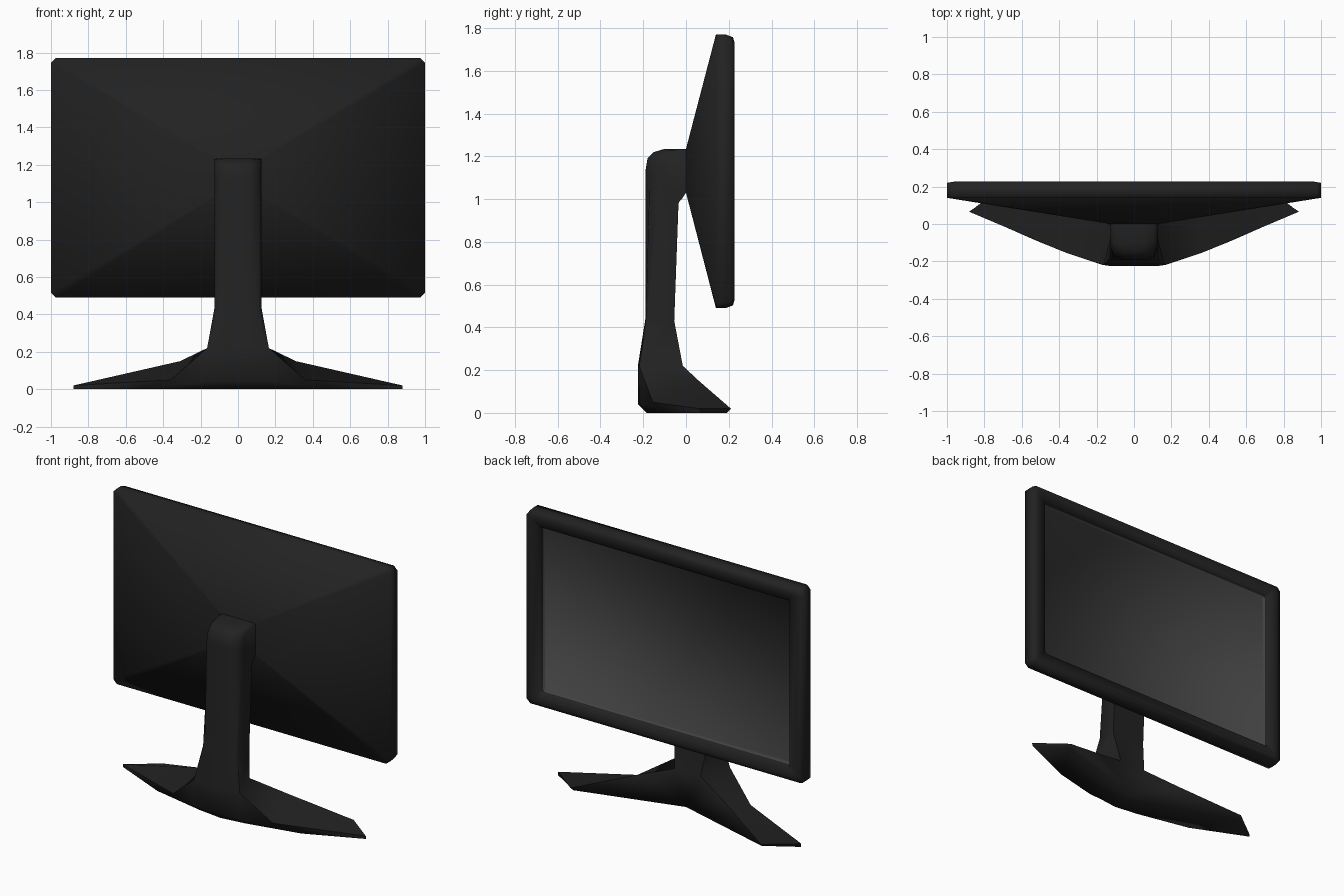
import bpy, bmesh, math

if "Cube" in bpy.data.objects:
    bpy.data.objects.remove(bpy.data.objects["Cube"])


def material(name, v):
    m = bpy.data.materials.new(name)
    m.diffuse_color = (v, v, v, 1)
    m.use_nodes = True
    m.node_tree.nodes["Principled BSDF"].inputs["Base Color"].default_value = m.diffuse_color
    return m


casing = material("black plastic", 0.016)
glass = material("dark grey screen", 0.055)


def finish(name, bm, mat, angle):
    bmesh.ops.remove_doubles(bm, verts=bm.verts[:], dist=0.0005)
    bmesh.ops.recalc_face_normals(bm, faces=bm.faces[:])
    me = bpy.data.meshes.new(name)
    bm.to_mesh(me)
    bm.free()
    ob = bpy.data.objects.new(name, me)
    bpy.context.collection.objects.link(ob)
    me.materials.append(mat)
    bpy.ops.object.select_all(action='DESELECT')
    ob.select_set(True)
    bpy.context.view_layer.objects.active = ob
    if angle is None:
        bpy.ops.object.shade_smooth()
    else:
        bpy.ops.object.shade_smooth_by_angle(angle=math.radians(angle))
    return ob


def rect_ring(bm, hw, z0, z1, cut, y):
    """Upright rectangle with clipped corners."""
    pts = [(-hw + cut, z0), (hw - cut, z0), (hw, z0 + cut), (hw, z1 - cut),
           (hw - cut, z1), (-hw + cut, z1), (-hw, z1 - cut), (-hw, z0 + cut)]
    return [bm.verts.new((x, y, z)) for x, z in pts]


def loft(bm, rings):
    for a, b in zip(rings, rings[1:]):
        n = len(a)
        for i in range(n):
            j = (i + 1) % n
            bm.faces.new((a[i], a[j], b[j], b[i]))


Z0, Z1 = 0.49, 1.77


def inset_ring(bm, d, cut, y):
    return rect_ring(bm, 1 - d, Z0 + d, Z1 - d, cut, y)


# Display housing: tapered back, rim, bezel and the wall down to the screen
bm = bmesh.new()
loft(bm, [rect_ring(bm, 0.125, 1.03, 1.235, 0.003, 0.0),
          inset_ring(bm, 0, 0.025, 0.14),
          inset_ring(bm, 0, 0.025, 0.185),
          rect_ring(bm, 1.0, Z0 + 0.013, Z1 - 0.013, 0.025, 0.22),
          inset_ring(bm, 0.035, 0.02, 0.226),
          inset_ring(bm, 0.095, 0.014, 0.22),
          inset_ring(bm, 0.097, 0.014, 0.188)])
finish("display_housing", bm, casing, 83)

# Screen: shallow dished panel, softly shaded to its edges
bm = bmesh.new()
rings = [inset_ring(bm, 0.097, 0.014, 0.19), inset_ring(bm, 0.101, 0.014, 0.18)]
loft(bm, rings)
bm.faces.new(rings[-1])
screen = finish("screen", bm, glass, None)
if max(screen.data.polygons, key=lambda p: p.area).normal.y < 0:
    screen.data.flip_normals()

# Stand neck rings: front y, front z, back y, back z, half width, back half width, clip
NECK = [(-.225, .22, -.015, .22, .165, .095, .03),
        (-.19, .44, -.055, .43, .125, .12, .06),
        (-.19, 1.13, -.035, .98, .125, .125, .4),
        (-.18, 1.19, -.03, .99, .125, .125, .36),
        (-.15, 1.22, -.02, 1.0, .125, .125, .25),
        (-.10, 1.235, -.01, 1.015, .125, .125, .1),
        (0, 1.235, 0, 1.03, .125, .125, .02)]

# Foot corner points for one side
FOOT = {"low_mid": (0, -.225, .04), "low": (.17, -.218, .04),
        "sole_mid": (0, -.185, 0), "sole": (.16, -.165, 0),
        "knee": (.36, -.155, .05), "knee_sole": (.52, -.09, 0),
        "toe": (.88, .065, .02), "toe_sole": (.88, .068, 0),
        "ridge": (.31, .06, .15), "heel": (.69, .21, .02),
        "heel_sole": (.68, .19, 0), "crotch": (0, 0, 0)}
FOOT_FACES = ["n0 n1 n2 n3 low low_mid", "n3 knee low", "n3 n4 ridge knee",
              "ridge heel toe knee", "n4 n5 crotch ridge", "ridge crotch heel",
              "toe heel heel_sole toe_sole", "low_mid low sole sole_mid",
              "low knee knee_sole sole", "knee toe toe_sole knee_sole",
              "sole_mid sole knee_sole crotch", "knee_sole toe_sole heel_sole crotch",
              "heel crotch heel_sole"]

# Stand: neck and splayed feet, both halves welded in the middle
bm = bmesh.new()
for side in (-1, 1):
    rings = []
    for fy, fz, by, bz, w, wb, clip in NECK:
        section = [(0, 0), (.5 * w, 0), (.87 * w, .32 * clip), (w, clip), (wb, 1), (0, 1)]
        rings.append([bm.verts.new((side * x, fy + (by - fy) * t, fz + (bz - fz) * t))
                      for x, t in section])
    for a, b in zip(rings, rings[1:]):
        for i in range(5):
            bm.faces.new((a[i], a[i + 1], b[i + 1], b[i]))
    v = {k: bm.verts.new((side * x, y, z)) for k, (x, y, z) in FOOT.items()}
    v.update({"n%d" % i: p for i, p in enumerate(rings[0])})
    for names in FOOT_FACES:
        bm.faces.new([v[k] for k in names.split()])
finish("stand", bm, casing, 75)
